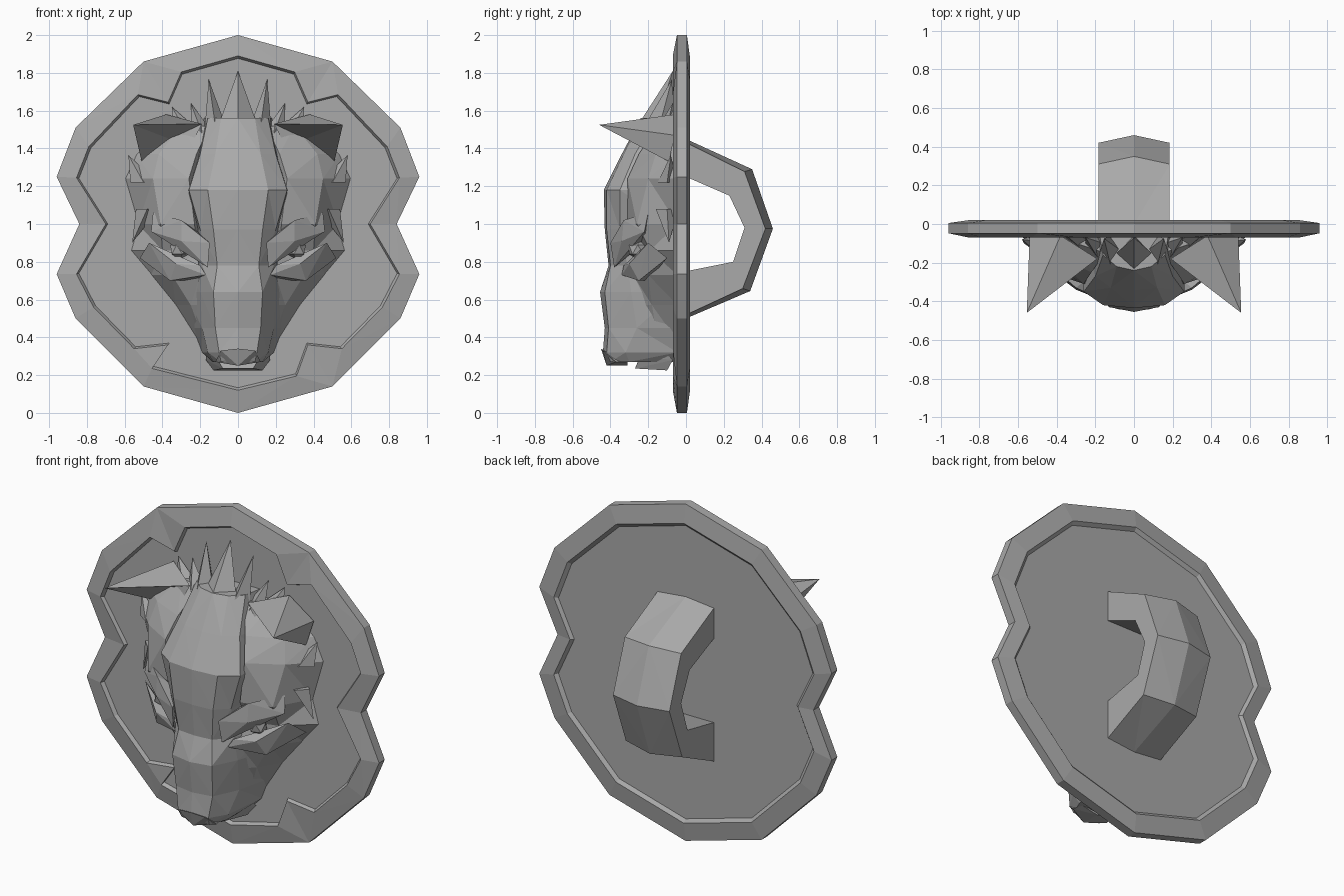
import bpy, bmesh
from mathutils import Vector

cube = bpy.data.objects.get("Cube")
if cube:
    bpy.data.objects.remove(cube, do_unlink=True)

stone = bpy.data.materials.new("stone_grey")
stone.use_nodes = True
GREY = (0.4, 0.4, 0.4, 1)
stone.diffuse_color = GREY
stone.node_tree.nodes["Principled BSDF"].inputs["Base Color"].default_value = GREY
BASE = -0.045


def finish(name, bm, mirror=True):
    if mirror:
        copy = bmesh.ops.duplicate(bm, geom=bm.verts[:] + bm.edges[:] + bm.faces[:])["geom"]
        for v in copy:
            if isinstance(v, bmesh.types.BMVert):
                v.co.x *= -1
        bmesh.ops.remove_doubles(bm, verts=bm.verts[:], dist=0.0005)
    bmesh.ops.triangulate(bm, faces=[f for f in bm.faces if len(f.verts) == 4])
    bmesh.ops.recalc_face_normals(bm, faces=bm.faces[:])
    mesh = bpy.data.meshes.new(name)
    bm.to_mesh(mesh)
    bm.free()
    mesh.materials.append(stone)
    bpy.context.collection.objects.link(bpy.data.objects.new(name, mesh))


def bridge(bm, a, b, closed=True):
    n = len(a)
    for i in range(n if closed else n - 1):
        j = (i + 1) % n
        bm.faces.new((a[i], a[j], b[j], b[i]))


def loft(name, rows, inner):
    """Rows hold z then x, y pairs; each ends on the plate."""
    bm = bmesh.new()
    rings = []
    for z, *xy in rows:
        pts = list(zip(xy[::2], xy[1::2])) + [(inner, BASE)]
        rings.append([bm.verts.new((x, y, z)) for x, y in pts])
    for a, b in zip(rings, rings[1:]):
        bridge(bm, a, b, inner > 0)
    bm.faces.new(rings[0])
    bm.faces.new(rings[-1])
    finish(name, bm)


def hull(name, pts, mirror=True):
    bm = bmesh.new()
    for p in pts:
        bm.verts.new(p)
    bmesh.ops.convex_hull(bm, input=bm.verts[:])
    finish(name, bm, mirror)


def spike(name, x, y, z, w, d, tip):
    """Four-sided tuft of fur, from a diamond base to its tip."""
    hull(name, [(x - w, y, z), (x + w, y, z), (x, y - d, z), (x, y + d, z), tip])


# Shield with a raised rim and recessed faces
right = [(0, 2), (.5, 1.86), (.86, 1.51), (.96, 1.25), (.84, 1), (.96, .735), (.86, .5), (.5, .14), (0, 0)]
trim = [(0, 1.89), (.3, 1.805), (.37, 1.645), (.53, 1.685), (.79, 1.41), (.855, 1.245), (.7, 1),
        (.855, .735), (.765, .56), (.55, .34), (.37, .36), (.31, .195), (0, .12)]


def both(half):
    return half + [(-x, z) for x, z in half[-2:0:-1]]


outline, panel = both(right), both(trim)
panel[len(trim)] = (-.455, .235)
bm = bmesh.new()


def ring(points, y, s=1.0):
    return [bm.verts.new((x * s, y, 1 + (z - 1) * s)) for x, z in points]


front, back = ring(outline, -.048), ring(outline, .005)
front_rim, front_floor = ring(panel, -.07), ring(panel, BASE - .005, .985)
back_rim, back_floor = ring(outline, .02, .89), ring(outline, .003, .87)
for a, b in ((front, back), (back, back_rim), (back_rim, back_floor), (front_rim, front_floor)):
    bridge(bm, a, b)
bm.faces.new(front_floor)
bm.faces.new(back_floor)
loops = [bm.edges.get((r[i - 1], r[i])) or bm.edges.new((r[i - 1], r[i]))
         for r in (front, front_rim) for i in range(len(r))]
bmesh.ops.triangle_fill(bm, edges=loops, use_beauty=True, normal=Vector((0, -1, 0)))
finish("shield", bm, False)

# Handle: a bent strap with a crowned outer face
outer = [(0, 1.45), (.35, 1.29), (.46, .975), (.34, .645), (0, .5)]
inside = [(0, 1.25), (.23, 1.15), (.31, .98), (.25, .8), (0, .75)]
bm = bmesh.new()
sections = []
for (y, z), (v, w) in zip(outer, inside):
    drop = .04 if y else 0
    sections.append([bm.verts.new(p) for p in (
        (0, y, z), (.185, y - drop, .975 + (z - .975) * .96), (.185, v, w), (0, v, w))])
for a, b in zip(sections, sections[1:]):
    bridge(bm, a, b, False)
finish("handle", bm)

# Snout, bridge and forehead
loft("snout_and_forehead", [
    (.27, 0, -.41, .09, -.4, .13, -.3, .14, BASE),
    (.32, 0, -.44, .1, -.42, .16, -.32, .19, BASE),
    (.45, 0, -.43, .12, -.41, .19, -.26, .24, BASE),
    (.64, 0, -.455, .13, -.43, .2, -.29, .28, BASE),
    (.78, 0, -.41, .11, -.4, .19, -.31, .28, BASE),
    (.97, 0, -.43, .13, -.42, .2, -.35, .24, BASE),
    (1.18, 0, -.435, .16, -.42, .26, -.35, .27, BASE),
    (1.37, 0, -.34, .12, -.33, .2, -.27, .23, BASE),
    (1.56, 0, -.24, .09, -.22, .16, -.16, .18, BASE)], 0)

# Cheeks and jaw
loft("cheeks", [
    (.38, .14, -.2, .18, -.15, .21, BASE),
    (.57, .18, -.25, .25, -.18, .33, BASE),
    (.73, .2, -.28, .35, -.2, .46, BASE),
    (.86, .22, -.24, .4, -.19, .57, BASE),
    (1, .23, -.31, .41, -.26, .53, BASE),
    (1.24, .26, -.31, .45, -.2, .6, BASE),
    (1.37, .22, -.25, .42, -.16, .54, BASE),
    (1.52, .15, -.15, .3, -.1, .36, BASE)], .1)

# Nose and chin
hull("nose", [(x, y, z) for x, y, z in (
    (0, -.45, .34), (.09, -.44, .33), (.12, -.37, .27), (0, -.42, .25), (0, -.31, .25), (.1, -.31, .27))]
    + [(-.09, -.44, .33), (-.12, -.37, .27), (-.1, -.31, .27)], False)
hull("chin", [(s * x, y, z) for s in (-1, 1) for x, y, z in (
    (.08, -.27, .235), (.12, -.24, .3), (.13, -.1, .225), (.17, -.07, .28), (.17, -.2, .4))])

# Eyes with heavy brows and lower lids
bm = bmesh.new()
bmesh.ops.create_icosphere(bm, subdivisions=1, radius=.055)
bmesh.ops.translate(bm, verts=bm.verts[:], vec=(.31, -.255, .865))
finish("eyes", bm)
hull("brows", [(.16, -.38, .77), (.15, -.4, .9), (.3, -.34, .91), (.3, -.33, 1.02),
               (.46, -.22, .96), (.45, -.2, 1.06), (.3, -.2, .92), (.2, -.25, .95)])
hull("lower_lids", [(.17, -.34, .73), (.2, -.33, .78), (.33, -.3, .79), (.47, -.2, .9),
                    (.36, -.25, .7), (.52, -.1, .82), (.25, -.2, .7)])

# Ears: hollow pyramids pointing forward
bm = bmesh.new()
tip, near, top, far, low, under, pit = [bm.verts.new(p) for p in (
    (.555, -.46, 1.525), (.19, -.18, 1.53), (.38, -.06, 1.58), (.54, -.06, 1.47),
    (.51, -.09, 1.33), (.27, -.17, 1.38), (.36, -.11, 1.45))]
for face in ((tip, top, near), (tip, far, top), (tip, low, far), (tip, near, pit),
             (tip, pit, low), (near, under, pit), (under, low, pit), (near, top, far, low, under)):
    bm.faces.new(face)
finish("ears", bm)

# Mane tufts on the crown and fur along the cheeks
hull("crown_tuft", [(-.09, -.15, 1.56), (.09, -.15, 1.56), (0, -.27, 1.5), (0, -.06, 1.5), (0, -.07, 1.81)], False)
spike("mane_tufts", .12, -.14, 1.52, .055, .08, (.155, -.075, 1.765))
spike("outer_mane_tufts", .19, -.11, 1.48, .06, .06, (.25, -.07, 1.64))
spike("temple_tufts", .27, -.08, 1.48, .08, .05, (.35, -.06, 1.62))
spike("cheek_tufts", .5, -.1, 1.22, .07, .05, (.58, -.08, 1.365))
spike("jaw_tufts", .48, -.1, 1.08, .06, .06, (.56, -.09, .9))
